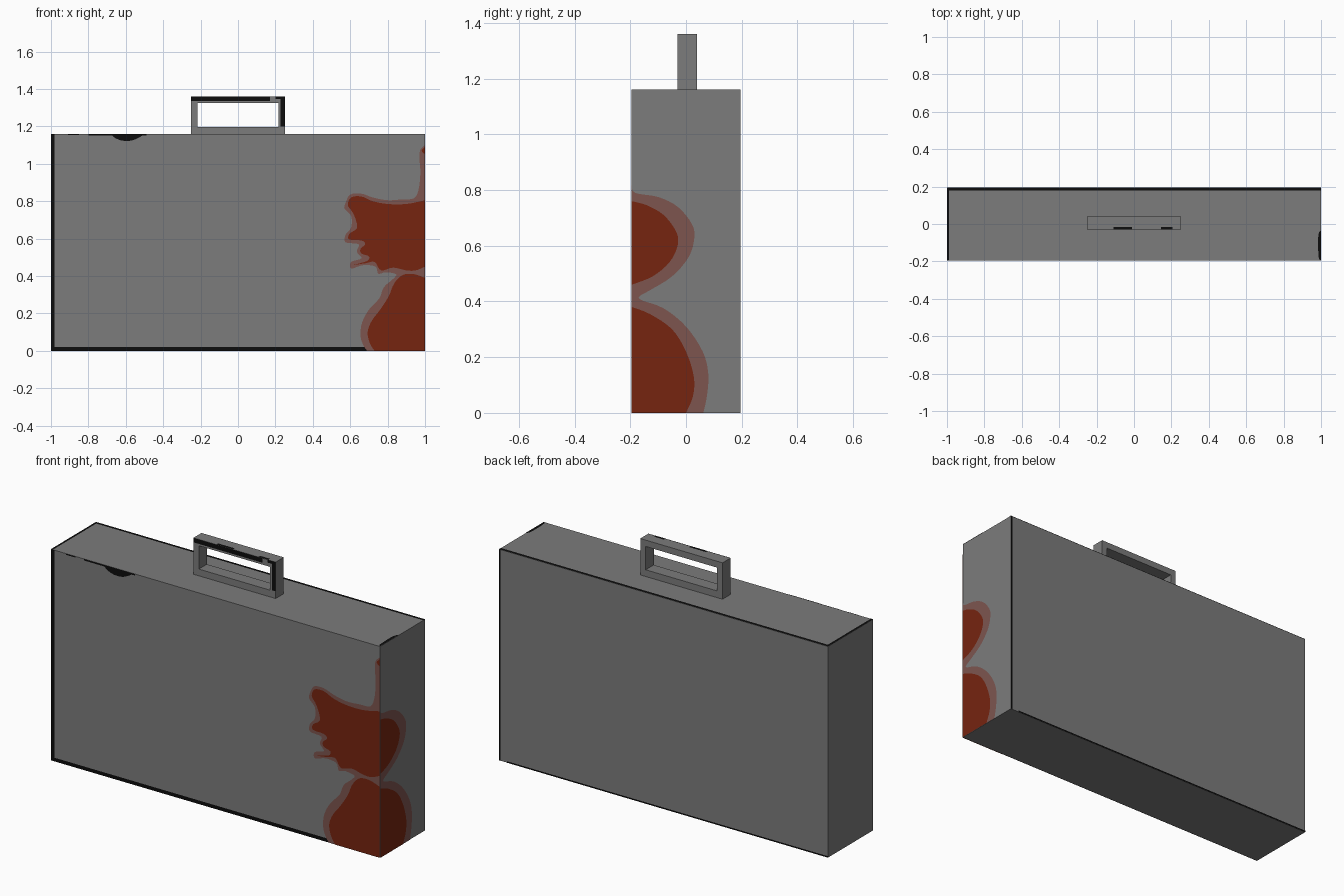
import bpy, bmesh
from mathutils import Vector

if "Cube" in bpy.data.objects:
    bpy.data.objects.remove(bpy.data.objects["Cube"])

W, D, H = 1.0, 0.195, 1.16      # half width, half depth, height


def material(name, rgb):
    m = bpy.data.materials.new(name)
    m.diffuse_color = (*rgb, 1)
    m.use_nodes = True
    m.node_tree.nodes["Principled BSDF"].inputs["Base Color"].default_value = m.diffuse_color
    return m


GREY = material("grey", (0.2, 0.2, 0.2))
BLACK = material("black", (0.004, 0.004, 0.004))
RED = material("dark_red", (0.18, 0.018, 0.005))
PALE = material("faded_red", (0.205, 0.091, 0.078))


def finish(name, bm, mat):
    me = bpy.data.meshes.new(name)
    bm.to_mesh(me)
    bm.free()
    me.materials.append(mat)
    ob = bpy.data.objects.new(name, me)
    bpy.context.collection.objects.link(ob)
    return ob


def smooth(pts, n=4):
    """Catmull-Rom curve through an open list of 2D points."""
    p = [Vector(q) for q in pts]
    p = [p[0]] + p + [p[-1]]
    out = []
    for a, b, c, d in zip(p, p[1:], p[2:], p[3:]):
        for i in range(n):
            t = i / n
            out.append(0.5 * (2 * b + (c - a) * t + (2 * a - 5 * b + 4 * c - d) * t * t
                              + (3 * b - a - 3 * c + d) * t ** 3))
    return out + [p[-1]]


# Maps from 2D to each face of the case, with the outward direction
SIDES = {
    "front": (lambda u, v: Vector((u, -D, v)), Vector((0, -1, 0))),
    "back": (lambda u, v: Vector((u, D, v)), Vector((0, 1, 0))),
    "right": (lambda u, v: Vector((W, u, v)), Vector((1, 0, 0))),
    "top": (lambda u, v: Vector((u, v, H)), Vector((0, 0, 1))),
    "handle_front": (lambda u, v: Vector((u, -0.03, v)), Vector((0, -1, 0))),
    "handle_top": (lambda u, v: Vector((u, v, 1.36)), Vector((0, 0, 1))),
}


def plate(name, side, pts, mat, lift=0.0015):
    place, out = SIDES[side]
    bm = bmesh.new()
    f = bm.faces.new([bm.verts.new(place(*p) + out * lift) for p in pts])
    f.normal_update()
    if f.normal.dot(out) < 0:
        f.normal_flip()
    bmesh.ops.triangulate(bm, faces=[f])
    finish(name, bm, mat)


def strip(name, side, u0, u1, v0, v1):
    plate(name, side, [(u0, v0), (u1, v0), (u1, v1), (u0, v1)], BLACK, 0.001)


# Case body
bm = bmesh.new()
bmesh.ops.create_cube(bm, size=1)
for v in bm.verts:
    v.co = (v.co.x * 2 * W, v.co.y * 2 * D, (v.co.z + 0.5) * H)
finish("case_body", bm, GREY)

# Handle: rectangular frame
bm = bmesh.new()
rings = []
for y in (-0.03, 0.04):
    for x0, x1, z0, z1 in ((-0.25, 0.25, H, 1.36), (-0.217, 0.217, 1.197, 1.325)):
        rings.append([bm.verts.new((x, y, z)) for x, z in
                      ((x0, z0), (x1, z0), (x1, z1), (x0, z1))])
fo, fi, bo, bi = rings
for i in range(4):
    j = (i + 1) % 4
    for a, b in ((fo, fi), (bo, bi), (fo, bo), (fi, bi)):
        bm.faces.new((a[i], a[j], b[j], b[i]))
bmesh.ops.recalc_face_normals(bm, faces=bm.faces)
finish("handle", bm, GREY)

# Worn black edges
strip("front_left_edge", "front", -1, -0.98, 0, H)
strip("front_bottom_edge", "front", -0.98, 0.69, 0, 0.02)
strip("front_top_scuff", "front", -0.8, -0.49, 1.152, H)
strip("front_top_nick", "front", -0.91, -0.85, 1.154, H)
plate("front_top_dent", "front", smooth([(-0.68, H), (-0.66, 1.14), (-0.62, 1.124),
      (-0.57, 1.124), (-0.53, 1.14), (-0.5, H)]), BLACK, 0.002)
strip("back_right_edge", "back", 0.99, 1, 0, H)
strip("back_bottom_edge", "back", -1, 0.95, 0, 0.008)
strip("top_back_edge", "top", -1, 1, 0.18, D)
strip("top_left_edge", "top", -1, -0.988, -D, 0.18)
plate("top_right_edge", "top", smooth([(1, -D), (0.988, -0.18), (0.984, -0.1),
      (0.988, -0.05), (1, -0.035)]), BLACK)
strip("handle_top_edge", "handle_front", -0.25, 0.17, 1.336, 1.36)
strip("handle_corner_edge", "handle_front", 0.2, 0.25, 1.345, 1.36)
strip("handle_right_edge", "handle_front", 0.228, 0.25, 1.2, 1.345)
strip("handle_top_mark_a", "handle_top", -0.11, -0.01, -0.03, -0.015)
strip("handle_top_mark_b", "handle_top", 0.145, 0.205, -0.03, -0.015)

# Stain on the front: faded rim, then dark centres
front_rim = [(1, 1.1), (0.975, 1.075), (0.97, 1.03), (0.975, 0.95), (0.965, 0.86), (0.94, 0.815),
             (0.88, 0.81), (0.8, 0.805), (0.72, 0.82), (0.66, 0.84), (0.6, 0.835), (0.575, 0.79),
             (0.57, 0.76), (0.605, 0.72), (0.605, 0.66), (0.575, 0.62), (0.575, 0.58), (0.645, 0.57),
             (0.635, 0.53), (0.66, 0.495), (0.605, 0.475), (0.605, 0.44), (0.67, 0.458), (0.735, 0.45),
             (0.75, 0.412), (0.79, 0.42), (0.845, 0.41), (0.83, 0.385), (0.78, 0.34), (0.755, 0.28),
             (0.7, 0.22), (0.663, 0.15), (0.655, 0.08), (0.67, 0.03), (0.69, 0)]
front_upper = [(1, 0.805), (0.9, 0.785), (0.8, 0.785), (0.72, 0.8), (0.66, 0.825), (0.605, 0.82),
               (0.587, 0.78), (0.61, 0.745), (0.63, 0.7), (0.635, 0.655), (0.595, 0.625),
               (0.595, 0.595), (0.66, 0.59), (0.68, 0.57), (0.655, 0.545), (0.66, 0.52),
               (0.7, 0.505), (0.69, 0.48), (0.62, 0.46), (0.68, 0.468), (0.73, 0.475),
               (0.765, 0.43), (0.83, 0.445), (0.9, 0.43), (0.95, 0.43), (1, 0.45)]
front_lower = [(1, 0.39), (0.94, 0.41), (0.88, 0.405), (0.835, 0.36), (0.805, 0.29),
               (0.76, 0.22), (0.715, 0.16), (0.693, 0.1), (0.705, 0.04), (0.73, 0)]
plate("front_stain_rim", "front", smooth(front_rim) + [(1, 0)], PALE)
plate("front_stain_upper", "front", smooth(front_upper), RED, 0.003)
plate("front_stain_lower", "front", smooth(front_lower) + [(1, 0)], RED, 0.003)
plate("front_stain_drop", "front", smooth([(1, 1.09), (0.982, 1.07), (1, 1.05)]), RED, 0.003)

# Stain carried round to the right side
side_rim = [(-D, 0.82), (-0.183, 0.79), (-0.1, 0.775), (-0.03, 0.74), (0.02, 0.68), (0.03, 0.63),
            (0.01, 0.56), (-0.05, 0.49), (-0.13, 0.44), (-0.165, 0.42), (-0.16, 0.405),
            (-0.08, 0.375), (0, 0.31), (0.06, 0.22), (0.08, 0.14), (0.075, 0.06), (0.062, 0)]
side_upper = [(-D, 0.76), (-0.14, 0.745), (-0.08, 0.71), (-0.035, 0.65), (-0.03, 0.6),
              (-0.06, 0.54), (-0.12, 0.49), (-D, 0.46)]
side_lower = [(-D, 0.38), (-0.13, 0.355), (-0.05, 0.3), (0, 0.22), (0.028, 0.13),
              (0.025, 0.06), (0, 0)]
plate("side_stain_rim", "right", smooth(side_rim) + [(-D, 0)], PALE)
plate("side_stain_upper", "right", smooth(side_upper), RED, 0.003)
plate("side_stain_lower", "right", smooth(side_lower) + [(-D, 0)], RED, 0.003)
